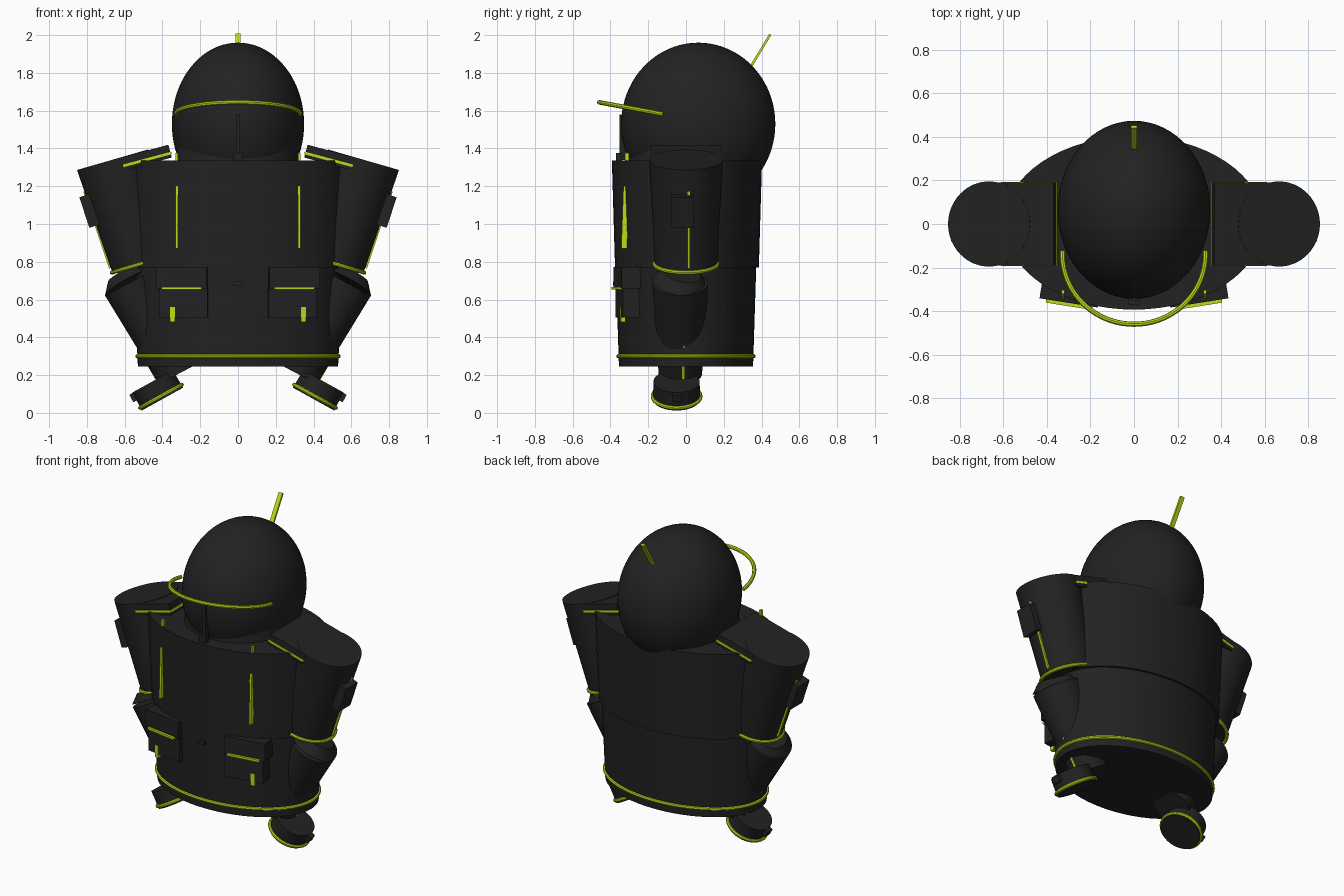
import bpy, bmesh
from math import radians, sin, cos, pi
from mathutils import Vector, Matrix

cube = bpy.data.objects.get("Cube")
if cube:
    bpy.data.objects.remove(cube)


def material(name, rgb):
    m = bpy.data.materials.new(name)
    m.use_nodes = True
    m.diffuse_color = (*rgb, 1)
    bsdf = m.node_tree.nodes["Principled BSDF"]
    bsdf.inputs["Base Color"].default_value = (*rgb, 1)
    bsdf.inputs["Roughness"].default_value = 0.6
    return m


BLACK = material("matte black", (0.016, 0.016, 0.016))
LIME = material("lime trim", (0.5, 0.72, 0.008))


def finish(name, mesh, mat):
    mesh.materials.clear()
    mesh.materials.append(mat)
    mesh.polygons.foreach_set("use_smooth", [True] * len(mesh.polygons))
    mesh.set_sharp_from_angle(angle=radians(35))
    ob = bpy.data.objects.new(name, mesh)
    bpy.context.collection.objects.link(ob)
    return ob


def from_bmesh(name, bm, mat):
    mesh = bpy.data.meshes.new(name)
    bm.to_mesh(mesh)
    bm.free()
    return finish(name, mesh, mat)


def cone(name, low, high, r_low, r_high, mat=BLACK, squash=1.0):
    """Capped cone between two points; squash narrows it in y."""
    low, high = Vector(low), Vector(high)
    axis = high - low
    bm = bmesh.new()
    turn = axis.to_track_quat("Z", "Y").to_matrix().to_4x4()
    if squash != 1.0:
        turn = Matrix.Diagonal((1, squash, 1, 1))
    bmesh.ops.create_cone(bm, cap_ends=True, segments=64, radius1=r_low, radius2=r_high,
                          depth=axis.length, matrix=Matrix.Translation((low + high) / 2) @ turn)
    return from_bmesh(name, bm, mat)


def box(name, at, size, mat=BLACK, rot=(0, "Y")):
    bm = bmesh.new()
    bmesh.ops.create_cube(bm, size=1, matrix=Matrix.Translation(at)
                          @ Matrix.Rotation(radians(rot[0]), 4, rot[1])
                          @ Matrix.Diagonal((*size, 1)))
    return from_bmesh(name, bm, mat)


def arc(name, at, rx, ry, tube, tilt=(0, "Y"), start=0.0, end=2 * pi):
    """Round lime tube along an ellipse or part of one."""
    full = end - start > 6.2
    n = 64 if full else 40
    steps = n if full else n + 1
    frame = Matrix.Translation(at) @ Matrix.Rotation(radians(tilt[0]), 4, tilt[1])
    curve = bpy.data.curves.new(name, "CURVE")
    curve.dimensions = "3D"
    curve.bevel_depth = tube
    curve.bevel_resolution = 2
    curve.use_fill_caps = True
    spline = curve.splines.new("POLY")
    spline.points.add(steps - 1)
    for i, p in enumerate(spline.points):
        a = start + (end - start) * i / n
        p.co = (*(frame @ Vector((rx * cos(a), ry * sin(a), 0))), 1)
    spline.use_cyclic_u = full
    temp = bpy.data.objects.new(name + "_path", curve)
    bpy.context.collection.objects.link(temp)
    bpy.context.view_layer.update()
    mesh = bpy.data.meshes.new_from_object(temp.evaluated_get(bpy.context.evaluated_depsgraph_get()))
    bpy.data.objects.remove(temp)
    return finish(name, mesh, LIME)


# Torso, belt trim and collar
cone("lower_torso", (0, 0, 0.245), (0, 0, 0.775), 0.53, 0.555, squash=0.67)
cone("upper_torso", (0, 0.005, 0.77), (0, 0.005, 1.335), 0.57, 0.595, squash=0.668)
arc("belt_trim", (0, 0, 0.3), 0.533, 0.358, 0.011)
cone("collar", (0, 0.01, 1.3), (0, 0.01, 1.42), 0.335, 0.32, squash=0.95)

# Head, visor rim, antenna and chin post
bm = bmesh.new()
bmesh.ops.create_uvsphere(bm, u_segments=64, v_segments=40, radius=1,
                          matrix=Matrix.Translation((0, 0.065, 1.53))
                          @ Matrix.Diagonal((0.35, 0.408, 0.43, 1)))
from_bmesh("head", bm, BLACK)
arc("visor_rim", (0, -0.14, 1.585), 0.328, 0.325, 0.012, (-10.5, "X"), pi - 0.05, 2 * pi + 0.05)
box("antenna", (0, 0.39, 1.91), (0.028, 0.013, 0.22), LIME, (-31, "X"))
box("chin_post", (0, -0.335, 1.46), (0.022, 0.035, 0.24))
box("collar_button", (0, -0.355, 1.355), (0.05, 0.03, 0.04))
box("waist_button", (0, -0.372, 0.685), (0.05, 0.03, 0.022))

for side, s in (("left", 1), ("right", -1)):
    def part(name):
        return side + "_" + name

    # Chest straps
    box(part("chest_strap"), (s * 0.325, -0.322, 1.035), (0.014, 0.03, 0.33), LIME, (-2, "X"))
    box(part("strap_end"), (s * 0.325, -0.312, 1.345), (0.014, 0.02, 0.06), LIME)

    # Waist pocket with flap and trim
    turn = (s * 9, "Z")
    box(part("pocket"), (s * 0.28, -0.3, 0.585), (0.255, 0.11, 0.16), rot=turn)
    box(part("pocket_flap"), (s * 0.29, -0.3, 0.715), (0.27, 0.125, 0.115), rot=turn)
    box(part("pocket_trim"), (s * 0.295, -0.355, 0.66), (0.215, 0.045, 0.014), LIME, turn)
    box(part("pocket_tab"), (s * 0.345, -0.335, 0.52), (0.026, 0.025, 0.08), LIME, turn)

    # Shoulder block with trim band
    tilt = (s * 15, "Y")
    box(part("shoulder_block"), (s * 0.485, 0, 1.352), (0.26, 0.38, 0.07), rot=tilt)
    box(part("shoulder_trim"), (s * 0.48, 0, 1.342), (0.265, 0.387, 0.014), LIME, tilt)

    # Upper arm with cuff, side pouch and stripe
    cone(part("upper_arm"), (s * 0.505, 0, 0.785), (s * 0.665, 0, 1.34), 0.165, 0.195)
    arc(part("cuff_trim"), (s * 0.508, 0, 0.79), 0.167, 0.167, 0.011, (s * 16.5, "Y"))
    box(part("arm_pouch"), (s * 0.785, -0.02, 1.07), (0.06, 0.12, 0.17), rot=(s * 18, "Y"))
    box(part("arm_stripe"), (s * 0.744, 0.015, 0.97), (0.014, 0.014, 0.43), LIME, (s * 18.5, "Y"))

    # Forearm with elbow and stripe
    cone(part("forearm"), (s * 0.316, -0.03, 0.206), (s * 0.573, -0.03, 0.69), 0.115, 0.148)
    cone(part("elbow"), (s * 0.573, -0.03, 0.69), (s * 0.6, -0.02, 0.74), 0.148, 0.1)
    box(part("forearm_stripe"), (s * 0.48, -0.015, 0.265), (0.014, 0.014, 0.22), LIME, (s * 30, "Y"))

    # Hand disc with trim and side knob
    cone(part("hand"), (s * 0.4, -0.05, 0.073), (s * 0.452, -0.05, 0.167), 0.125, 0.122)
    arc(part("hand_trim"), (s * 0.408, -0.05, 0.088), 0.126, 0.126, 0.011, (s * 29, "Y"))
    box(part("hand_knob"), (s * 0.545, -0.05, 0.087), (0.045, 0.05, 0.045), rot=(s * 29, "Y"))
